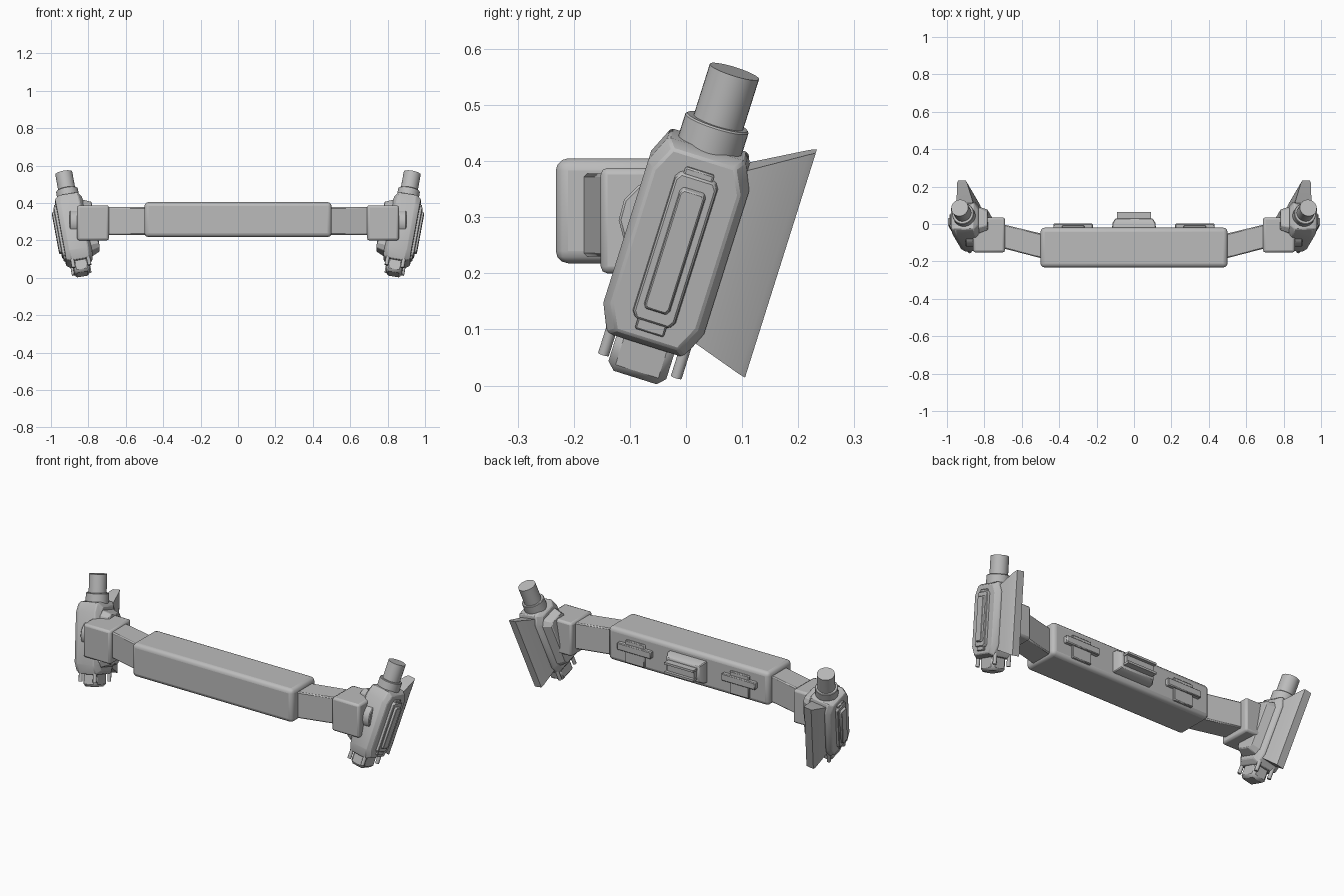
import bpy, bmesh, math
from mathutils import Matrix, Vector

if "Cube" in bpy.data.objects:
    bpy.data.objects.remove(bpy.data.objects["Cube"], do_unlink=True)

grey = bpy.data.materials.new("plain grey")
grey.use_nodes = True
grey.diffuse_color = (0.5, 0.5, 0.5, 1)
grey.node_tree.nodes["Principled BSDF"].inputs["Base Color"].default_value = (0.5, 0.5, 0.5, 1)

# Tilted frame of the end pod: leans back and outward
POD = (Matrix.Translation((0.875, -0.015, 0.255))
       @ Matrix.Rotation(math.radians(-17.5), 4, 'X')
       @ Matrix.Rotation(math.radians(10), 4, 'Y'))


def finish(name, bm, frame=None, bevel=0, segments=1, mirror=True):
    """Turn a bmesh into a finished object, mirrored to the other side."""
    bmesh.ops.recalc_face_normals(bm, faces=bm.faces)
    mesh = bpy.data.meshes.new(name)
    bm.to_mesh(mesh)
    bm.free()
    if frame:
        mesh.transform(frame)
    mesh.materials.append(grey)
    ob = bpy.data.objects.new(name, mesh)
    bpy.context.collection.objects.link(ob)
    if bevel:
        mod = ob.modifiers.new("edges", 'BEVEL')
        mod.width, mod.segments = bevel, segments
        mod.limit_method, mod.angle_limit = 'ANGLE', math.radians(35)
    if mirror:
        ob.modifiers.new("other_side", 'MIRROR')
    bpy.context.view_layer.objects.active = ob
    bpy.ops.object.select_all(action='DESELECT')
    ob.select_set(True)
    bpy.ops.object.shade_smooth_by_angle(angle=math.radians(32))
    return ob


def box(name, x, y, z, **kw):
    """Box from three (low, high) ranges."""
    bm = bmesh.new()
    bmesh.ops.create_cube(bm, size=1)
    for v in bm.verts:
        v.co = [a[0] if c < 0 else a[1] for a, c in zip((x, y, z), v.co)]
    return finish(name, bm, **kw)


def loft(name, rings, **kw):
    """Skin matching rings of points and cap the ends."""
    bm = bmesh.new()
    loops = [[bm.verts.new(p) for p in ring] for ring in rings]
    for a, b in zip(loops, loops[1:]):
        for i in range(len(a)):
            j = (i + 1) % len(a)
            bm.faces.new((a[i], a[j], b[j], b[i]))
    bm.faces.new(loops[0])
    bm.faces.new(loops[-1])
    return finish(name, bm, **kw)


def rect_y(y, x, z):
    return [(x[0], y, z[0]), (x[1], y, z[0]), (x[1], y, z[1]), (x[0], y, z[1])]


def rect_x(x, y, z):
    return [(x, y[0], z[0]), (x, y[1], z[0]), (x, y[1], z[1]), (x, y[0], z[1])]


def octagon_x(x, hy, hz, cy, cz):
    """Chamfered rectangle facing x."""
    pts = [(hy, hz - cz), (hy - cy, hz), (cy - hy, hz), (-hy, hz - cz)]
    pts += [(-a, -b) for a, b in pts]
    return [(x, a, b) for a, b in pts]


def cylinder(name, radius, centre, depth, axis='Z', sides=32, **kw):
    bm = bmesh.new()
    turn = Matrix.Rotation(math.pi / 2, 4, 'Y') if axis == 'X' else Matrix()
    bmesh.ops.create_cone(bm, cap_ends=True, segments=sides, radius1=radius, radius2=radius,
                          depth=depth, matrix=Matrix.Translation(centre) @ turn)
    return finish(name, bm, **kw)


# Central bar
box("bar", (-0.5, 0.5), (-0.232, -0.02), (0.218, 0.405), bevel=0.022, segments=3, mirror=False)

# Arms, sweeping back from the bar to the cuffs
loft("arm", [rect_x(0.48, (-0.187, -0.055), (0.23, 0.378)),
             rect_x(0.72, (-0.125, 0.003), (0.23, 0.378))], bevel=0.006)
box("cuff", (0.69, 0.86), (-0.152, 0.035), (0.2, 0.388), bevel=0.012, segments=2)

# Pod body and the stepped block on its inner side
loft("pod_body", [octagon_x(-0.07, 0.07, 0.165, 0.025, 0.04),
                  octagon_x(-0.05, 0.094, 0.186, 0.022, 0.05),
                  octagon_x(0.05, 0.094, 0.186, 0.022, 0.05),
                  octagon_x(0.075, 0.08, 0.172, 0.022, 0.045)], frame=POD, bevel=0.004)
loft("pod_inner_block", [octagon_x(-0.115, 0.055, 0.13, 0.015, 0.02),
                         octagon_x(-0.06, 0.075, 0.15, 0.02, 0.03)], frame=POD, bevel=0.004)
cylinder("hub_disc", 0.072, (0.87, -0.048, 0.295), 0.06, axis='X', sides=12, bevel=0.004)

# Layered outer panel
loft("panel_frame", [octagon_x(0.06, 0.042, 0.142, 0.008, 0.012),
                     octagon_x(0.09, 0.038, 0.137, 0.008, 0.012)], frame=POD, bevel=0.003)
box("panel_tab", (0.06, 0.085), (-0.027, 0.027), (-0.157, 0.15), frame=POD, bevel=0.003)
loft("panel_plate", [octagon_x(0.08, 0.026, 0.118, 0.005, 0.008),
                     octagon_x(0.102, 0.022, 0.112, 0.005, 0.008)], frame=POD, bevel=0.002)

# Post on top
cylinder("post_collar", 0.059, (0, 0.003, 0.19), 0.08, frame=POD, bevel=0.003)
cylinder("post", 0.046, (0, 0.005, 0.25), 0.152, frame=POD)

# Rear fin, flaring away from the body
loft("fin", [rect_y(0.08, (-0.045, 0.045), (-0.155, 0.17)),
             rect_y(0.175, (-0.022, 0.032), (-0.188, 0.228)),
             rect_y(0.187, (-0.016, 0.026), (-0.192, 0.234))], frame=POD)

# Plug and pins underneath
box("plug", (-0.043, 0.043), (-0.054, 0.054), (-0.251, -0.17), frame=POD, bevel=0.014)
for x in (-0.043, 0.043):
    for y in (-0.066, 0.07):
        cylinder("plug_pin", 0.01, (x, y, -0.195), 0.062, sides=12, frame=POD)

# Rear centre socket with two rails
loft("socket_base", [rect_y(-0.03, (-0.118, 0.118), (0.25, 0.372)),
                     rect_y(0.005, (-0.115, 0.115), (0.253, 0.369)),
                     rect_y(0.03, (-0.1, 0.1), (0.268, 0.354))], bevel=0.004, mirror=False)
for z in (0.28, 0.332):
    box("socket_rail", (-0.09, 0.09), (0.02, 0.065), (z, z + 0.012), mirror=False)
box("socket_core", (-0.085, 0.085), (0.02, 0.048), (0.285, 0.34), mirror=False)

# Rear side clips
box("clip_bar", (0.22, 0.43), (-0.03, 0.002), (0.3, 0.34), bevel=0.004)
box("clip_plate", (0.265, 0.385), (-0.03, -0.008), (0.235, 0.362), bevel=0.004)
